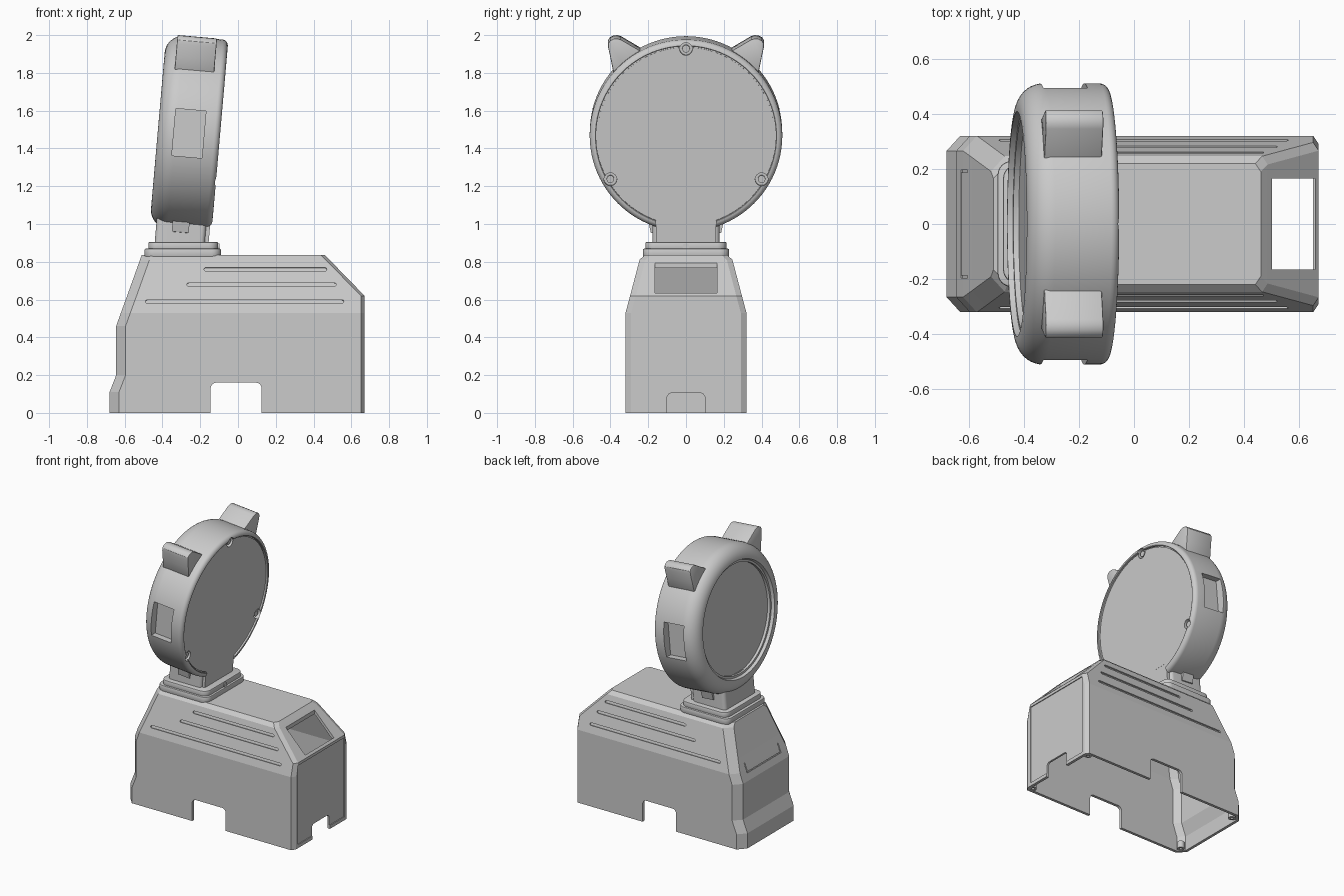
import bpy, bmesh, math
from mathutils import Matrix, Vector

if "Cube" in bpy.data.objects:
    bpy.data.objects.remove(bpy.data.objects["Cube"])

# ---------- helpers ----------
def finish(name, bm, matrix=None):
    bmesh.ops.remove_doubles(bm, verts=bm.verts, dist=1e-5)
    bmesh.ops.recalc_face_normals(bm, faces=bm.faces)
    if matrix:
        bm.transform(matrix)
    me = bpy.data.meshes.new(name)
    bm.to_mesh(me)
    bm.free()
    ob = bpy.data.objects.new(name, me)
    bpy.context.collection.objects.link(ob)
    return ob

def rounded_rect(u0, u1, v0, v1, r, n=6):
    pts = []
    for cu, cv, a0 in ((u1 - r, v1 - r, 0), (u0 + r, v1 - r, 90),
                       (u0 + r, v0 + r, 180), (u1 - r, v0 + r, 270)):
        for i in range(n + 1):
            a = math.radians(a0 + 90 * i / n)
            pts.append((cu + r * math.cos(a), cv + r * math.sin(a)))
    return pts

def circle(u, v, r, n=24):
    return [(u + r * math.cos(math.tau * i / n), v + r * math.sin(math.tau * i / n)) for i in range(n)]

def rect(u0, u1, v0, v1):
    return [(u0, v0), (u1, v0), (u1, v1), (u0, v1)]

def prism(name, pts, axis, lo, hi, matrix=None):
    place = {'x': lambda u, v, w: (w, u, v), 'y': lambda u, v, w: (u, w, v),
             'z': lambda u, v, w: (u, v, w)}[axis]
    bm = bmesh.new()
    f = bm.faces.new([bm.verts.new(place(u, v, lo)) for u, v in pts])
    ext = bmesh.ops.extrude_face_region(bm, geom=[f])
    move = Vector(place(0, 0, hi - lo))
    bmesh.ops.translate(bm, vec=move, verts=[g for g in ext['geom'] if isinstance(g, bmesh.types.BMVert)])
    return finish(name, bm, matrix)

def lathe_x(name, profile, matrix=None, steps=96):
    bm = bmesh.new()
    vs = [bm.verts.new((a, 0, r)) for a, r in profile]
    es = [bm.edges.new(p) for p in zip(vs, vs[1:])]
    bmesh.ops.spin(bm, geom=vs + es, cent=(0, 0, 0), axis=(1, 0, 0), angle=math.tau, steps=steps)
    return finish(name, bm, matrix)

def apply_mod(ob, kind, **props):
    m = ob.modifiers.new(kind, kind)
    for k, v in props.items():
        setattr(m, k, v)
    bpy.context.view_layer.objects.active = ob
    bpy.ops.object.modifier_apply(modifier=m.name)

def cut(ob, cutters):
    for c in cutters:
        apply_mod(ob, 'BOOLEAN', object=c, operation='DIFFERENCE', solver='EXACT')
        bpy.data.objects.remove(c)

# ---------- hollow base housing: stacked eight-sided sections ----------
sections = [  # z, left x, right x, half width
    (0, -.68, .67, .32), (.11, -.68, .67, .32), (.20, -.645, .67, .32), (.46, -.645, .67, .32),
    (.53, -.62, .67, .32), (.62, -.587, .67, .296), (.81, -.519, .485, .246), (.835, -.51, .46, .22)]
bm = bmesh.new()
rings = []
for z, xl, xr, w in sections:
    plan = [(xl, w - .055), (xl + .05, w), (xr - .02, w), (xr, w - .03),
            (xr, .03 - w), (xr - .02, -w), (xl + .05, -w), (xl, .055 - w)]
    rings.append([bm.verts.new((x, y, z)) for x, y in plan])
for a, b in zip(rings, rings[1:]):
    for i in range(8):
        j = (i + 1) % 8
        bm.faces.new((a[i], a[j], b[j], b[i]))
bm.faces.new(rings[-1])
base = finish("base_housing", bm)
apply_mod(base, 'SOLIDIFY', thickness=.02, offset=-1, use_even_offset=True)

cutters = [
    prism("cut_side_notch", rounded_rect(-.145, .125, -.2, .16, .03), 'y', -1, 1),
    prism("cut_end_notch", rounded_rect(-.1, .1, -.2, .105, .025), 'x', .5, 1),
    prism("cut_end_panel", rect(-.265, .265, .025, .6), 'x', .664, .8),
    prism("cut_handle", rect(.5, .656, -.165, .165), 'z', .4, 1)]
# ventilation grooves on both sloping sides
for s in (-1, 1):
    for x0, x1, z, y in ((-.49, .56, .59, .304), (-.27, .52, .68, .280), (-.18, .47, .76, .259)):
        m = Matrix.Translation((0, s * y, z)) @ Matrix.Rotation(s * math.radians(15), 4, 'X')
        cutters.append(prism("cut_groove", rounded_rect(x0, x1, -.009, .009, .0088), 'y', -.009, .009, m))
# bracket-shaped groove on the sloping left end
slope = Matrix.Translation((-.645, 0, .46)) @ Matrix.Rotation(math.radians(19.8), 4, 'Y')
u_shape = [(-.195, .12), (-.195, .05), (.195, .05), (.195, .12), (.187, .12), (.187, .058), (-.187, .058), (-.187, .12)]
cutters.append(prism("cut_bracket", u_shape, 'x', -.02, .007, slope))
cut(base, cutters)

# corner bosses under the housing
for x, y in ((-.622, .262), (.632, .282)):
    for s in (-1, 1):
        boss = prism("corner_boss", circle(x, s * y, .024), 'z', 0.001, .05)
        cut(boss, [prism("cut_hole", circle(x, s * y, .01), 'z', -.1, .04)])

# ---------- collar between base and head ----------
lower = prism("collar_lower", rounded_rect(-.495, -.09, -.228, .228, .05), 'z', .825, .87)
upper = prism("collar_upper", rounded_rect(-.475, -.105, -.215, .215, .05), 'z', .86, .905)
for c in (lower, upper):
    apply_mod(c, 'BEVEL', width=.007, segments=2, limit_method='ANGLE', angle_limit=math.radians(50))
prism("collar_screw", circle(0, .88, .018), 'x', -.12, -.099)

# ---------- tilted lamp head, built around its own axis ----------
head = Matrix.Translation((-.26, 0, 1.48)) @ Matrix.Rotation(math.radians(5), 4, 'Y')
arc = lambda ca, cr, rad, a0, a1, n: [
    (ca + rad * math.cos(math.radians(a0 + (a1 - a0) * i / n)),
     cr + rad * math.sin(math.radians(a0 + (a1 - a0) * i / n))) for i in range(n + 1)]
profile = [(-.125, 0), (-.125, .385), (-.145, .385), (-.145, .4), (-.165, .408)]
profile += arc(-.07, .415, .095, 180, 90, 10) + arc(.135, .48, .03, 90, 0, 5)
profile += [(.163, .476), (.148, .476), (.148, .47), (.155, .47), (.155, 0)]
lamp = lathe_x("lamp_housing", profile, head)
cutters = [prism("cut_rim_gap", rect(-.16, .16, -.6, -.42), 'x', .145, .3, head)]
for s in (-1, 1):
    cutters.append(prism("cut_pocket", rect(-.08, .08, -.125, .125), 'y',
                         min(s * .45, s * .6), max(s * .45, s * .6), head))
spots = [(.462 * math.cos(math.radians(a)), .462 * math.sin(math.radians(a))) for a in (90, 210, 330)]
for u, v in spots:
    cutters.append(prism("cut_screw", circle(u, v, .034), 'x', .125, .3, head))
cut(lamp, cutters)
for u, v in spots:
    prism("cover_screw", circle(u, v, .02), 'x', .12, .148, head)

# neck: outer sleeve plus the strip continuing the cover plate
prism("neck_sleeve", rounded_rect(-.13, .135, -.178, .178, .025), 'z', -.61, -.38, head)
prism("neck_plate", rect(-.16, .16, -.6, -.38), 'x', .1, .1545, head)

# ears on top and clips beside the neck, mirrored left and right
ear = [(.23, .44), (.345, .508), (.365, .513), (.385, .511), (.402, .502), (.412, .487), (.412, .465),
       (.398, .40), (.384, .33), (.30, .33), (.2, .42)]
clip = [(.15, -.53), (.186, -.525), (.205, -.44), (.15, -.43)]
for s in (-1, 1):
    e = prism("top_ear", [(s * y, z) for y, z in ear], 'x', -.105, .105, head)
    apply_mod(e, 'BEVEL', width=.006, segments=2, limit_method='ANGLE', angle_limit=math.radians(60))
    prism("neck_clip", [(s * y, z) for y, z in clip], 'x', -.045, .045, head)

# smooth shading on round parts, sharp edges kept
for ob in bpy.context.collection.objects:
    ob.select_set(True)
    bpy.context.view_layer.objects.active = ob
bpy.data.objects["base_housing"].select_set(False)
bpy.context.view_layer.objects.active = lamp
bpy.ops.object.shade_smooth_by_angle(angle=math.radians(30))
